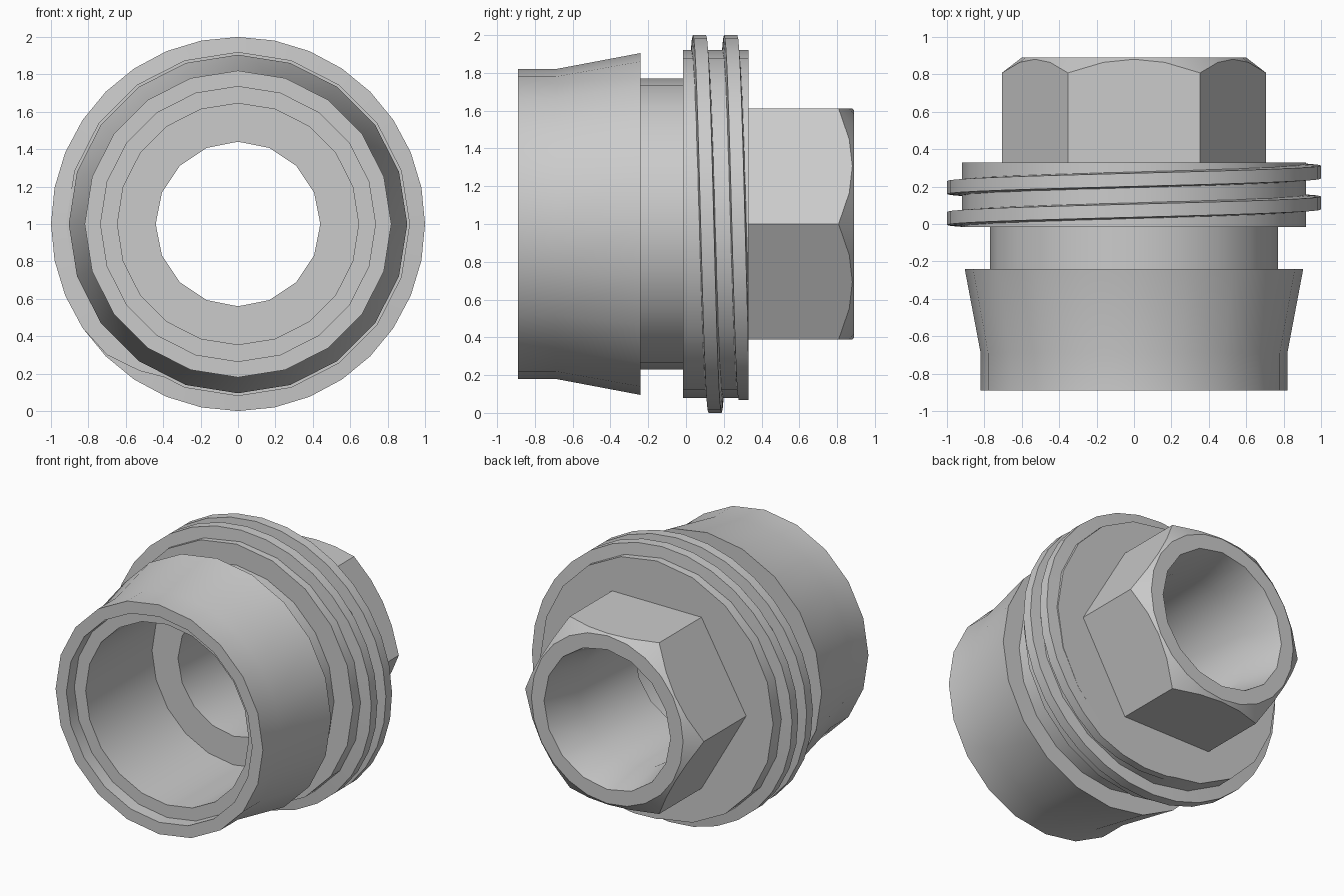
import bpy, bmesh, math

cube = bpy.data.objects.get("Cube")
if cube:
    bpy.data.objects.remove(cube, do_unlink=True)

# One plain grey metal
metal = bpy.data.materials.new("grey_metal")
metal.use_nodes = True
GREY = (0.6, 0.6, 0.6, 1.0)
metal.diffuse_color = GREY
metal.node_tree.nodes["Principled BSDF"].inputs["Base Color"].default_value = GREY

AXIS_Z = 1.0


def point(bm, r, angle, y):
    return bm.verts.new((r * math.cos(angle), y, AXIS_Z + r * math.sin(angle)))


def ring(bm, r, y, n):
    """Circle around the y axis; r and y may be functions of the angle."""
    loop = []
    for i in range(n):
        a = math.tau * i / n
        loop.append(point(bm, r(a) if callable(r) else r, a,
                          y(a) if callable(y) else y))
    return loop


def join(bm, a, b):
    """Quads between two loops with equal counts."""
    n = len(a)
    for i in range(n):
        j = (i + 1) % n
        bm.faces.new((a[i], a[j], b[j], b[i]))


def lathe(bm, profile, n):
    """Revolve (radius, y) points; return the first and last loops."""
    loops = [ring(bm, r, y, n) for r, y in profile]
    for a, b in zip(loops, loops[1:]):
        join(bm, a, b)
    return loops[0], loops[-1]


def annulus(bm, a, b):
    """Flat ring between two coplanar loops of different counts."""
    edges = []
    for loop in (a, b):
        for i, v in enumerate(loop):
            w = loop[(i + 1) % len(loop)]
            edges.append(bm.edges.get((v, w)) or bm.edges.new((v, w)))
    bmesh.ops.triangle_fill(bm, use_beauty=True, use_dissolve=False, edges=edges)


def finish(bm, name):
    bmesh.ops.recalc_face_normals(bm, faces=bm.faces[:])
    mesh = bpy.data.meshes.new(name)
    bm.to_mesh(mesh)
    bm.free()
    mesh.materials.append(metal)
    obj = bpy.data.objects.new(name, mesh)
    bpy.context.collection.objects.link(obj)
    bpy.ops.object.select_all(action='DESELECT')
    obj.select_set(True)
    bpy.context.view_layer.objects.active = obj
    bpy.ops.object.shade_smooth_by_angle(angle=math.radians(30))
    return obj


# Hexagon radius and the conical chamfer cut into its outer end
FRONT, BACK, FLANGE_BACK = -0.89, 0.89, 0.33
APOTHEM, END_R = 0.612, 0.6


def hex_r(a):
    return APOTHEM / math.cos(a % (math.pi / 3) - math.pi / 6)


def chamfer_y(a):
    return BACK - (hex_r(a) - END_R) * 0.77


# Hollow body: socket, counterbore, tapered sleeve, groove and flange
bm = bmesh.new()
shoulder, flange = lathe(bm, [
    (0.645, -0.05), (0.645, -0.80), (0.735, -0.80), (0.735, FRONT),
    (0.82, FRONT), (0.82, -0.69), (0.905, -0.24), (0.77, -0.24),
    (0.77, -0.015), (0.92, -0.015), (0.92, FLANGE_BACK)], 20)

# Hexagonal head
hex_base, hex_end = lathe(bm, [
    (hex_r, FLANGE_BACK), (hex_r, chamfer_y), (END_R, BACK)], 24)

# Through bore with a flared outlet
bore_in, bore_out = lathe(bm, [(0.44, -0.05), (0.44, 0.60), (0.50, BACK)], 16)

# Flat rings that close the solid
annulus(bm, flange, hex_base)
annulus(bm, hex_end, bore_out)
annulus(bm, shoulder, bore_in)
finish(bm, "fitting_body")

# Helical thread, trimmed flush with both flange faces and faded at its ends
bm = bmesh.new()
START, END, STEP, PITCH = -67.5, 641.25, 11.25, 0.165
sections = []
for i in range(int((END - START) / STEP) + 1):
    s = START + i * STEP
    angle = math.radians(180 - s)
    mid = 0.03 + PITCH * s / 360
    fade = min(1, (s - START) / 25, (END - s) / 45)
    crest = 0.90 + 0.10 * fade
    section = []
    for r, dy in ((0.88, -0.045), (crest, -0.035), (crest, 0.035), (0.88, 0.045)):
        y = min(max(mid + dy, -0.015), FLANGE_BACK)
        section.append(point(bm, r, angle, y))
    sections.append(section)
for a, b in zip(sections, sections[1:]):
    join(bm, a, b)
bm.faces.new(sections[0])
bm.faces.new(sections[-1])
finish(bm, "thread")
